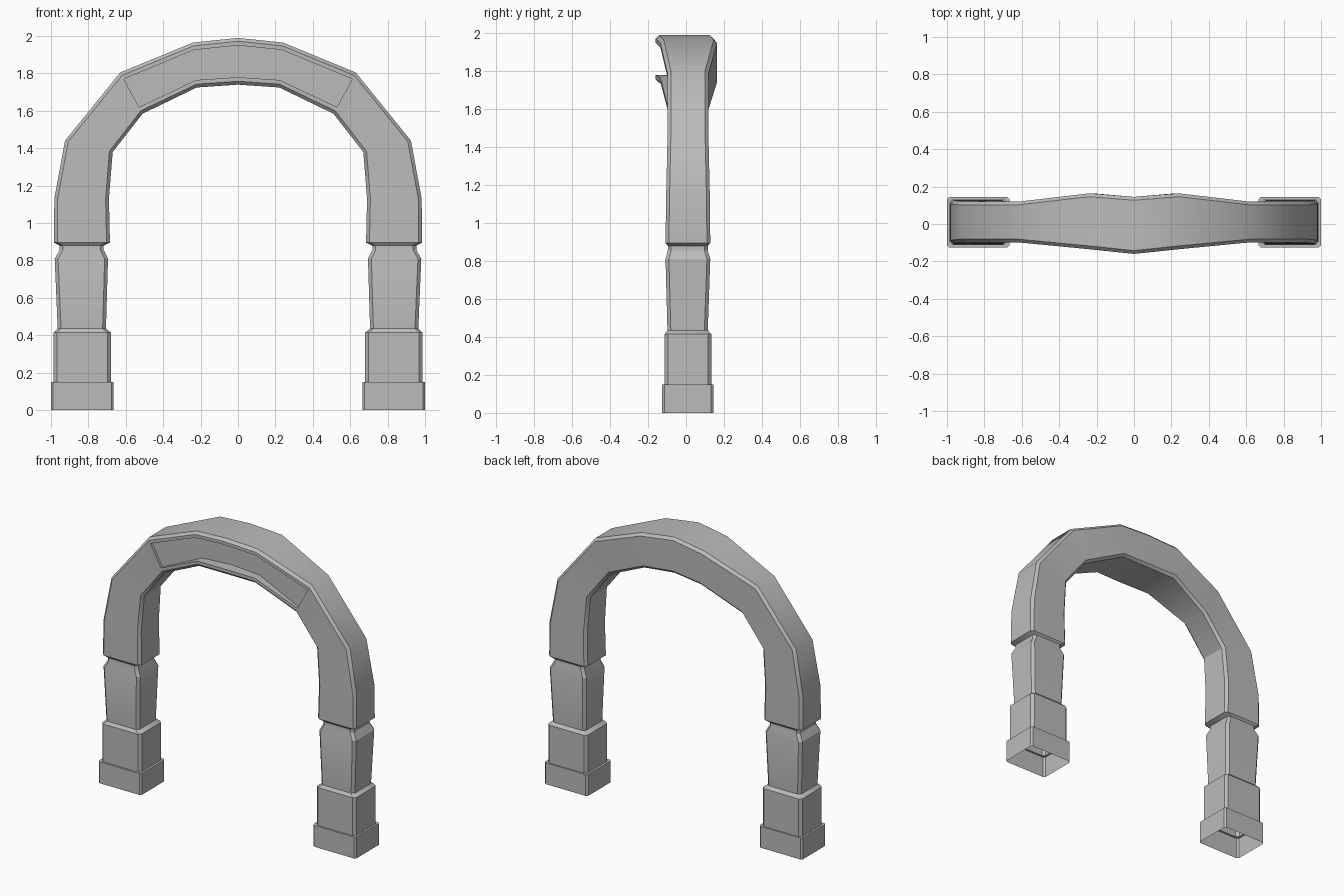
import bpy
import bmesh
from math import radians
from mathutils import Vector

cube = bpy.data.objects.get("Cube")
if cube:
    bpy.data.objects.remove(cube)

stone = bpy.data.materials.new("grey stone")
stone.use_nodes = True
stone.diffuse_color = (0.5, 0.5, 0.5, 1)
stone.node_tree.nodes["Principled BSDF"].inputs["Base Color"].default_value = (0.5, 0.5, 0.5, 1)

# Inner x, inner z, outer x, outer z, front y, back y, chamfer
LEG = [
    (0.665, 0.00, 1.000, 0.00, -0.126, 0.144, 0.012),    # foot
    (0.665, 0.15, 1.000, 0.15, -0.126, 0.144, 0.012),
    (0.680, 0.15, 0.986, 0.15, -0.113, 0.134, 0.018),    # plinth
    (0.680, 0.415, 0.986, 0.415, -0.113, 0.134, 0.018),
    (0.706, 0.435, 0.964, 0.435, -0.098, 0.115, 0.018),  # tapered shaft
    (0.695, 0.81, 0.980, 0.81, -0.108, 0.128, 0.018),
    (0.718, 0.855, 0.954, 0.855, -0.096, 0.115, 0.018),  # neck
    (0.718, 0.88, 0.954, 0.88, -0.096, 0.115, 0.018),
    (0.685, 0.895, 0.984, 0.895, -0.108, 0.128, 0.018),  # shoulder
    (0.685, 0.91, 0.984, 0.91, -0.108, 0.128, 0.018),
]
ARCH = [
    (0.69, 1.13, 0.982, 1.13, -0.105, 0.126, 0.018),
    (0.67, 1.38, 0.925, 1.44, -0.098, 0.119, 0.018),
    (0.51, 1.585, 0.63, 1.805, -0.098, 0.119, 0.018),
    (0.22, 1.725, 0.24, 1.965, -0.135, 0.164, 0.018),
    (0.00, 1.74, 0.00, 1.99, -0.160, 0.145, 0.018),
]
HALF = LEG + ARCH
STATIONS = HALF + [(-s[0], s[1], -s[2], *s[3:]) for s in reversed(HALF[:-1])]
PANEL_START = len(HALF) - 3
PANEL_END = len(STATIONS) - 1 - PANEL_START
PANEL_Y = -0.08
RIM = 0.022


def section(ix, iz, ox, oz, front, back, c):
    """Chamfered rectangle; its front edge is split for the panel rim."""
    inner, outer = Vector((ix, 0, iz)), Vector((ox, 0, oz))
    u = (outer - inner).normalized()
    fy, by = Vector((0, front, 0)), Vector((0, back, 0))
    cy = Vector((0, c, 0))
    return [inner + u * c + fy, inner + u * (c + RIM) + fy,
            outer - u * (c + RIM) + fy, outer - u * c + fy,
            outer + fy + cy, outer + by - cy,
            outer - u * c + by, inner + u * c + by,
            inner + by - cy, inner + fy + cy]


bm = bmesh.new()
rings = [[bm.verts.new(p) for p in section(*s)] for s in STATIONS]

# Loft the sections, leaving an opening for the front panel
for k in range(len(rings) - 1):
    a, b = rings[k], rings[k + 1]
    for j in range(len(a)):
        if j == 1 and PANEL_START <= k < PANEL_END:
            continue
        n = (j + 1) % len(a)
        bm.faces.new((a[j], a[n], b[n], b[j]))

# Recessed panel: side walls, end walls and flat floor
rims = [ring[1:3] for ring in rings[PANEL_START:PANEL_END + 1]]
floor = [[bm.verts.new((v.co.x, PANEL_Y, v.co.z)) for v in r] for r in rims]
for k in range(len(rims) - 1):
    bm.faces.new((floor[k][0], floor[k][1], floor[k + 1][1], floor[k + 1][0]))
    for j in (0, 1):
        bm.faces.new((rims[k][j], rims[k + 1][j], floor[k + 1][j], floor[k][j]))
for k in (0, -1):
    bm.faces.new((rims[k][0], rims[k][1], floor[k][1], floor[k][0]))

bmesh.ops.recalc_face_normals(bm, faces=bm.faces)
mesh = bpy.data.meshes.new("stone_archway")
bm.to_mesh(mesh)
bm.free()
mesh.materials.append(stone)
arch = bpy.data.objects.new("stone_archway", mesh)
bpy.context.collection.objects.link(arch)

bpy.ops.object.select_all(action='DESELECT')
arch.select_set(True)
bpy.context.view_layer.objects.active = arch
bpy.ops.object.shade_smooth_by_angle(angle=radians(30))
